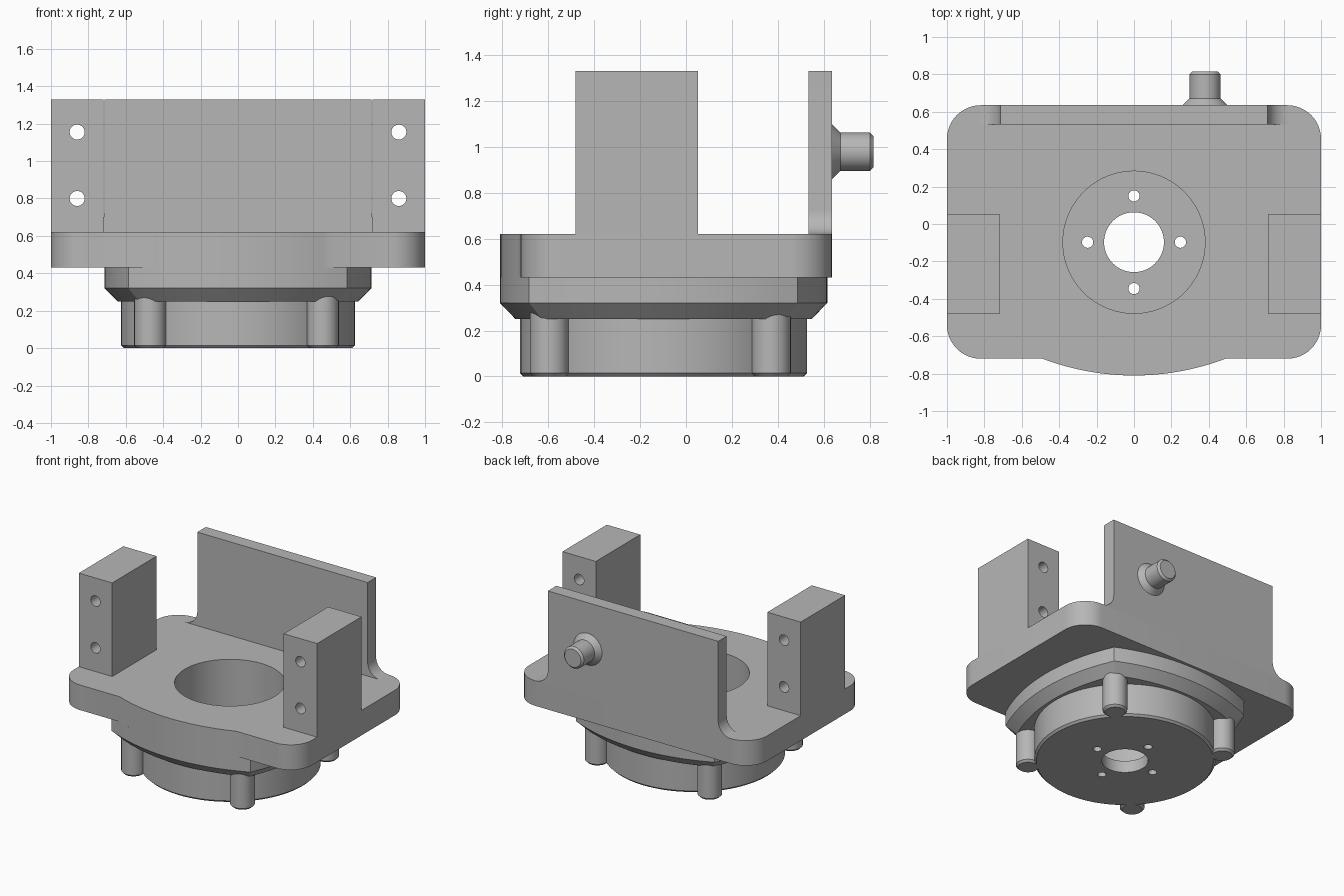
import bpy, bmesh, math
from mathutils import Matrix, Vector

cube = bpy.data.objects.get("Cube")
if cube:
    bpy.data.objects.remove(cube, do_unlink=True)

grey = bpy.data.materials.new("plain grey")
grey.use_nodes = True
grey.diffuse_color = (0.47, 0.47, 0.47, 1)
grey.node_tree.nodes["Principled BSDF"].inputs["Base Color"].default_value = grey.diffuse_color

CY = -0.0975                      # y of the round hub axis
ALONG_Y = Matrix.Rotation(-math.pi / 2, 4, 'X')


def loft(name, rings, matrix=Matrix()):
    """Closed solid through a stack of (outline, height) rings."""
    bm = bmesh.new()
    loops = [[bm.verts.new((x, y, z)) for x, y in pts] for pts, z in rings]
    n = len(loops[0])
    for a, b in zip(loops, loops[1:]):
        for i in range(n):
            j = (i + 1) % n
            bm.faces.new((a[i], a[j], b[j], b[i]))
    bm.faces.new(loops[0][::-1])
    bm.faces.new(loops[-1])
    bm.transform(matrix)
    bmesh.ops.recalc_face_normals(bm, faces=bm.faces[:])
    mesh = bpy.data.meshes.new(name)
    bm.to_mesh(mesh)
    bm.free()
    mesh.materials.append(grey)
    obj = bpy.data.objects.new(name, mesh)
    bpy.context.collection.objects.link(obj)
    return obj


def arc(cx, cy, r, a0, a1, n):
    return [(cx + r * math.cos(math.radians(a0 + (a1 - a0) * i / n)),
             cy + r * math.sin(math.radians(a0 + (a1 - a0) * i / n))) for i in range(n + 1)]


def turned(name, profile, origin, turn=Matrix(), n=64):
    """Round part from (radius, height) steps."""
    rings = [(arc(0, 0, r, 0, 360, n)[:-1], z) for r, z in profile]
    return loft(name, rings, Matrix.Translation(Vector(origin)) @ turn)


def box(name, x0, x1, y0, y1, z0, z1):
    pts = [(x0, y0), (x1, y0), (x1, y1), (x0, y1)]
    return loft(name, [(pts, z0), (pts, z1)])


def cut(obj, cutters):
    bpy.context.view_layer.objects.active = obj
    for c in cutters:
        c.hide_render = True
        mod = obj.modifiers.new("cut", 'BOOLEAN')
        mod.operation, mod.solver, mod.object = 'DIFFERENCE', 'EXACT', c
        bpy.ops.object.modifier_apply(modifier=mod.name)


parts, cutters = [], []

# Bowed square outline shared by the hub block and the flange's front bulge
HALF, BOW, CORNER = 0.7125, 1.38, 0.585
sweep = math.degrees(math.asin(CORNER / BOW))
bowed = []
for k in range(4):
    rot = Matrix.Rotation(k * math.pi / 2, 2)
    for p in arc(0, BOW - HALF, BOW, -90 - sweep, -90 + sweep, 24)[:-1]:
        bowed.append(tuple(rot @ Vector(p)))

# Flange plate with rounded corners and a bulged front
front, back, rad = -0.72, 0.635, 0.18
half_chord = math.sqrt(BOW ** 2 - (front - CY - BOW + HALF) ** 2)
bulge = math.degrees(math.asin(half_chord / BOW))
outline = arc(0, CY + BOW - HALF, BOW, -90 - bulge, -90 + bulge, 24)
for sx, sy, start in ((1, -1, -90), (1, 1, 0), (-1, 1, 90), (-1, -1, 180)):
    cy = (front + rad) if sy < 0 else (back - rad)
    outline += arc(sx * (1 - rad), cy, rad, start, start + 90, 12)
flange = loft("flange_plate", [(outline, 0.43), (outline, 0.62)])

# Hub block with a chamfered underside
small = [(x * 0.905, y * 0.905) for x, y in bowed]
block = loft("hub_block", [(small, 0.25), (bowed, 0.32), (bowed, 0.43)],
             Matrix.Translation((0, CY, 0)))

# Round hub
hub = turned("round_hub", [(0.61, 0), (0.625, 0.015), (0.625, 0.25)], (0, CY, 0), n=96)

# Central bore, through hole and four screw holes
bore = turned("bore_cutter", [(0.38, 0.09), (0.38, 0.8)], (0, CY, 0), n=96)
hole = turned("hole_cutter", [(0.16, -0.1), (0.16, 0.2)], (0, CY, 0))
screws = [turned("screw_cutter", [(0.03, -0.1), (0.03, 0.2)],
                 (0.248 * math.cos(k * math.pi / 2), CY + 0.248 * math.sin(k * math.pi / 2), 0), n=24)
          for k in range(4)]
cut(flange, [bore])
cut(block, [bore])
cut(hub, [bore, hole] + screws)
cutters += [bore, hole] + screws
parts += [flange, block, hub]

# Pins around the hub
for name, x, y in (("front_left", 0.454, -0.4975), ("back_left", 0.483, 0.469),
                   ("back_right", -0.47, 0.483), ("front_right", -0.47, -0.483)):
    parts.append(turned(name + "_pin", [(0.07, 0), (0.085, 0.015), (0.085, 0.31)],
                        (x, CY + y, 0), n=32))

# Side posts, each drilled twice from front to back
for side, s in (("left", 1), ("right", -1)):
    post = box(side + "_post", *sorted((s * 0.72, s)), -0.48, 0.053, 0.62, 1.33)
    drills = [turned("drill_cutter", [(0.04, 0), (0.04, 1)], (s * 0.86, -0.7, z), ALONG_Y, 32)
              for z in (0.80, 1.155)]
    cut(post, drills)
    cutters += drills
    parts.append(post)

# Back wall with concave fillets at its feet
fil, w, z0 = 0.105, 0.715, 0.62
right_foot = arc(w + fil, z0 + fil, fil, 180, 270, 12)
left_foot = [(-x, z) for x, z in reversed(right_foot)]
wall_pts = [(-w, 1.33), (w, 1.33)] + right_foot + left_foot
stand_up = Matrix(((1, 0, 0, 0), (0, 0, 1, 0), (0, 1, 0, 0), (0, 0, 0, 1)))
parts.append(loft("back_wall", [(wall_pts, 0.533), (wall_pts, back)], stand_up))

# Stub fitting on the back wall
parts.append(turned("stub_fitting", [(0.12, 0), (0.083, 0.037), (0.083, 0.165), (0.068, 0.18)],
                    (0.38, back, 0.978), ALONG_Y, 48))

for c in cutters:
    bpy.data.objects.remove(c, do_unlink=True)

bpy.ops.object.select_all(action='DESELECT')
for p in parts:
    p.select_set(True)
bpy.context.view_layer.objects.active = parts[0]
bpy.ops.object.shade_smooth_by_angle(angle=math.radians(25))
